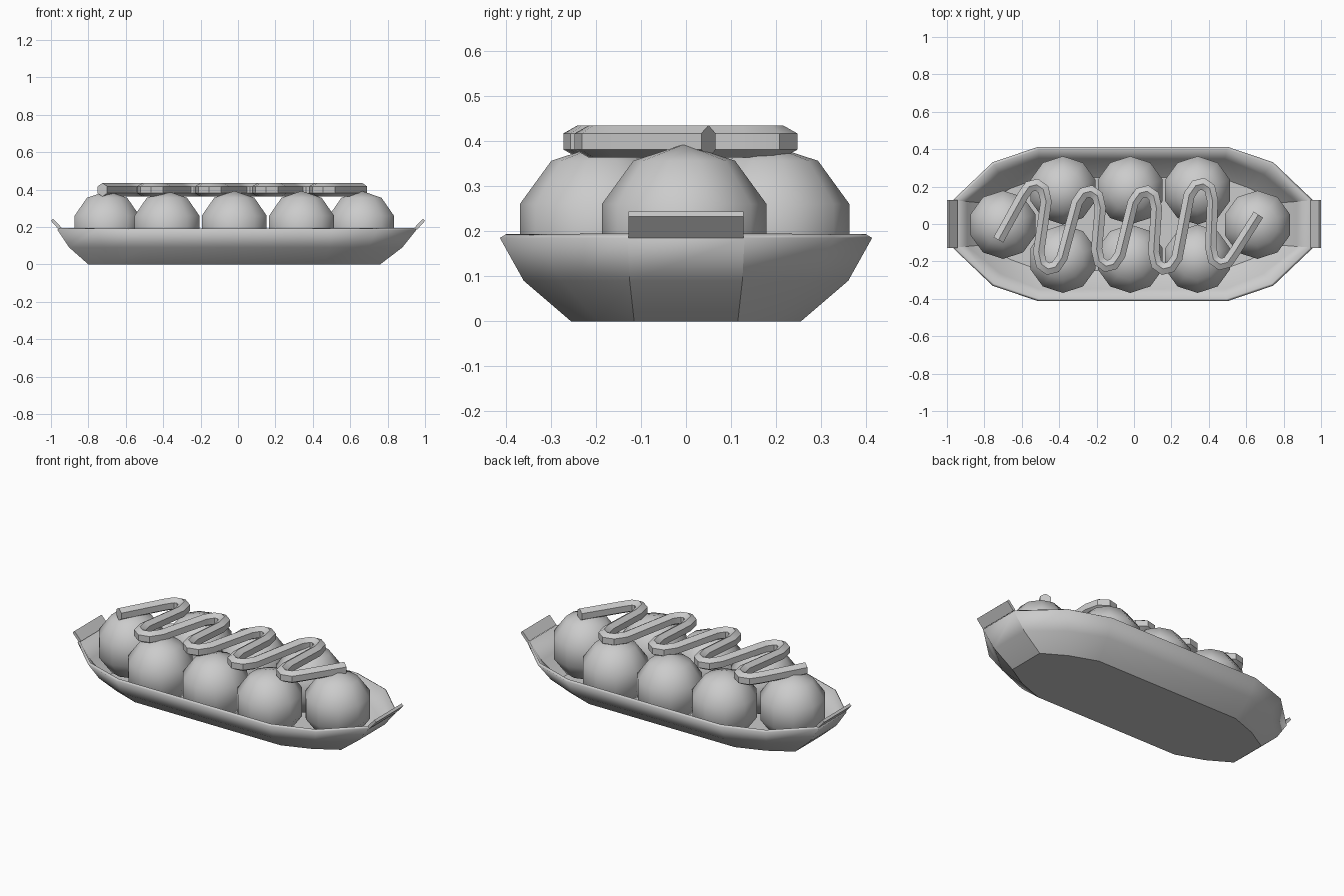
import bpy, math
from mathutils import Vector

if "Cube" in bpy.data.objects:
    bpy.data.objects.remove(bpy.data.objects["Cube"])


def smooth(obj, angle=30):
    bpy.ops.object.select_all(action='DESELECT')
    obj.select_set(True)
    bpy.context.view_layer.objects.active = obj
    bpy.ops.object.shade_smooth_by_angle(angle=math.radians(angle))


def mesh_object(name, verts, faces):
    mesh = bpy.data.meshes.new(name)
    mesh.from_pydata(verts, [], faces)
    obj = bpy.data.objects.new(name, mesh)
    bpy.context.collection.objects.link(obj)
    return obj


# Boat tray: three mirrored 12-sided rings (quarter outline, height, x shift)
rings = [
    ([(.78, .115), (.645, .195), (.48, .255)], 0.0, -.02),
    ([(.89, .125), (.71, .275), (.50, .36)], .09, -.012),
    ([(.96, .13), (.75, .33), (.505, .413)], .185, -.006),
]
verts = []
for quarter, z, dx in rings:
    right = quarter
    left = [(-x, y) for x, y in reversed(quarter)]
    half = right + left
    full = half + [(x, -y) for x, y in reversed(half)]
    verts += [(x + dx, y, z) for x, y in full]
n = 12
faces = [tuple(reversed(range(n)))]
for r in range(2):
    for i in range(n):
        j = (i + 1) % n
        faces.append((r * n + i, r * n + j, r * n + n + j, r * n + n + i))
tray = mesh_object("boat_tray", verts, faces)
solid = tray.modifiers.new("thickness", 'SOLIDIFY')
solid.thickness = .016
solid.offset = -1
smooth(tray)

# Folded tabs at both ends of the tray
for side, name in ((-1, "left_tab"), (1, "right_tab")):
    profile = [(.957, .185), (1.0, .233), (.988, .244), (.943, .196)]
    pv = [(side * x, y, z) for y in (-.128, .128) for x, z in profile]
    pf = [(0, 1, 2, 3), (7, 6, 5, 4)] + [
        (i, i + 4, (i + 1) % 4 + 4, (i + 1) % 4) for i in range(4)]
    if side < 0:
        pf = [tuple(reversed(f)) for f in pf]
    mesh_object(name, pv, pf)

# Food balls: two rows of three and one at each end
spots = [(-.70, -.004), (.66, -.004)]
spots += [(x, y) for x in (-.38, -.02, .34) for y in (-.186, .18)]
for i, (x, y) in enumerate(spots):
    bpy.ops.mesh.primitive_uv_sphere_add(
        segments=10, ring_count=5, radius=.192, location=(x, y, .201))
    ball = bpy.context.object
    ball.name = f"ball_{i + 1}"
    bpy.ops.object.shade_smooth()

# Sauce drizzle: zigzag path; bottom turns are top turns rotated half round
turn = [(-.065, -.06), (-.03, -.01), (.01, 0), (.045, -.025), (.06, -.09)]
peaks = [(-.53, .21), (-.45, -.24), (-.24, .175), (-.14, -.225),
         (.06, .175), (.165, -.24), (.36, .215), (.47, -.215)]
path = [(-.725, -.085)]
for k, (px, py) in enumerate(peaks):
    pts = turn if k % 2 == 0 else [(-a, -b) for a, b in reversed(turn)]
    path += [(px + a, py + b) for a, b in pts]
path.append((.665, .05))
path = [Vector((x, y, .399)) for x, y in path]

# Six-sided tube swept along the path
tv, tf, sides, rad = [], [], 6, .036
for i, p in enumerate(path):
    d_in = (p - path[max(i - 1, 0)]).normalized()
    d_out = (path[min(i + 1, len(path) - 1)] - p).normalized()
    d = (d_in + d_out).normalized()
    across = Vector((-d.y, d.x, 0)) / max(.75, d.dot(d_out) if d_out.length else 1)
    for s in range(sides):
        a = math.tau * s / sides
        tv.append(p + across * rad * .95 * math.sin(a) + Vector((0, 0, rad * math.cos(a))))
for i in range(len(path) - 1):
    for s in range(sides):
        t = (s + 1) % sides
        tf.append((i * sides + s, i * sides + t, (i + 1) * sides + t, (i + 1) * sides + s))
tf.append(tuple(reversed(range(sides))))
tf.append(tuple(range(len(tv) - sides, len(tv))))
drizzle = mesh_object("sauce_drizzle", tv, tf)
drizzle.data.flip_normals()
bpy.context.view_layer.update()
import bmesh
bm = bmesh.new()
bm.from_mesh(drizzle.data)
bmesh.ops.recalc_face_normals(bm, faces=bm.faces)
bm.to_mesh(drizzle.data)
bm.free()
smooth(drizzle)
